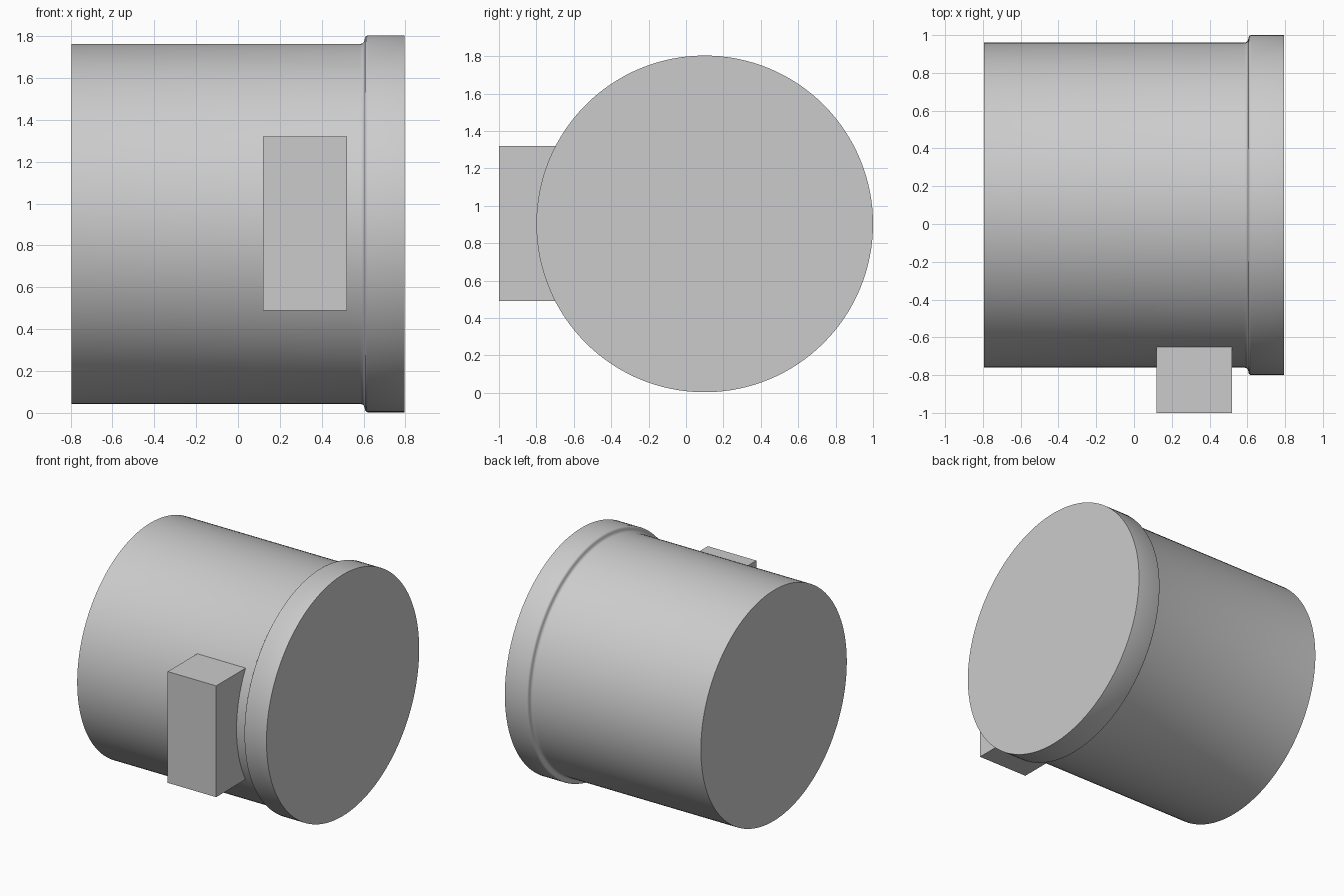
import bpy, bmesh, math
from mathutils import Matrix, Vector

cube = bpy.data.objects.get("Cube")
if cube:
    bpy.data.objects.remove(cube, do_unlink=True)

AXIS = Vector((0, 0.1, 0.903))   # centre line of the drum, running along x
SIDES = 128

grey = bpy.data.materials.new("light grey")
grey.use_nodes = True
colour = (0.6, 0.6, 0.6, 1)
grey.diffuse_color = colour
grey.node_tree.nodes["Principled BSDF"].inputs["Base Color"].default_value = colour


def make_object(name, bm):
    bmesh.ops.recalc_face_normals(bm, faces=bm.faces)
    mesh = bpy.data.meshes.new(name)
    bm.to_mesh(mesh)
    bm.free()
    mesh.materials.append(grey)
    obj = bpy.data.objects.new(name, mesh)
    bpy.context.collection.objects.link(obj)
    return obj


# Drum with a filleted step up to the wider end rim: (x, radius) profile
profile = [(-0.795, 0.86), (0.585, 0.86), (0.595, 0.863), (0.602, 0.87),
           (0.605, 0.88), (0.607, 0.89), (0.612, 0.897), (0.62, 0.9), (0.795, 0.9)]
bm = bmesh.new()
rings = []
for x, r in profile:
    angles = [2 * math.pi * i / SIDES for i in range(SIDES)]
    rings.append([bm.verts.new(AXIS + Vector((x, r * math.cos(a), r * math.sin(a))))
                  for a in angles])
for a, b in zip(rings, rings[1:]):
    for i in range(SIDES):
        j = (i + 1) % SIDES
        bm.faces.new((a[i], a[j], b[j], b[i]))
bm.faces.new(rings[0])
bm.faces.new(rings[-1])
drum = make_object("drum_with_rim", bm)
bpy.ops.object.select_all(action='DESELECT')
drum.select_set(True)
bpy.context.view_layer.objects.active = drum
bpy.ops.object.shade_smooth_by_angle(angle=math.radians(40))

# Rectangular block standing out of the front of the drum
low, high = Vector((0.12, -1.0, 0.49)), Vector((0.52, -0.6, 1.32))
bm = bmesh.new()
bmesh.ops.create_cube(bm, size=1, matrix=Matrix.Translation((low + high) / 2)
                      @ Matrix.Diagonal((high - low).to_4d()))
make_object("side_block", bm)
